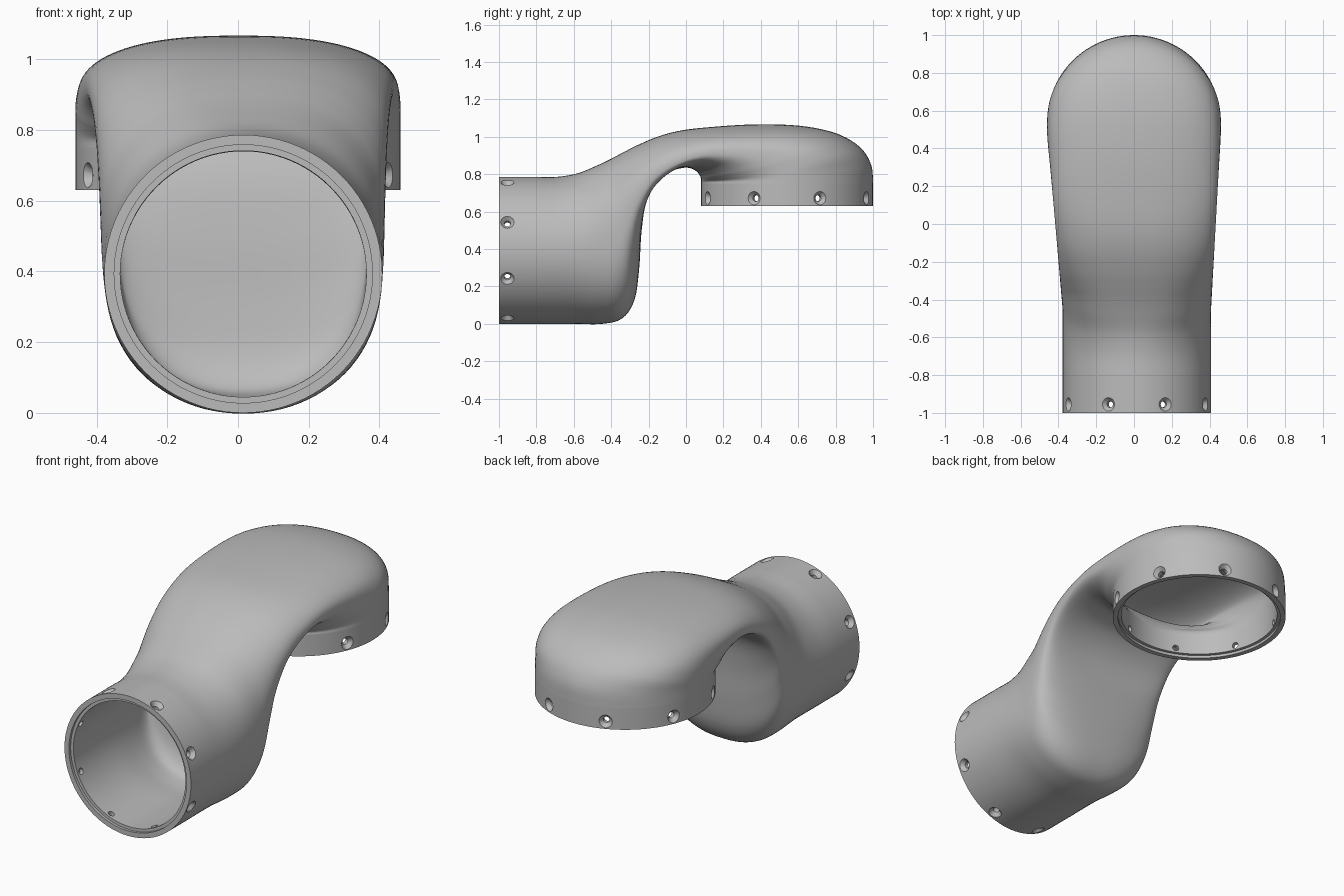
import bpy, bmesh, math
from mathutils import Matrix, Vector

if "Cube" in bpy.data.objects:
    bpy.data.objects.remove(bpy.data.objects["Cube"])

grey = bpy.data.materials.new("plain grey")
grey.use_nodes = True
colour = (0.5, 0.5, 0.5, 1)
grey.diffuse_color = colour
grey.node_tree.nodes["Principled BSDF"].inputs["Base Color"].default_value = colour

WALL = 0.045
FRONT_R, BACK_R = 0.393, 0.46
SEGMENTS = 96


def add_object(name, bm):
    mesh = bpy.data.meshes.new(name)
    bm.to_mesh(mesh)
    bm.free()
    mesh.materials.append(grey)
    obj = bpy.data.objects.new(name, mesh)
    bpy.context.collection.objects.link(obj)
    return obj


def finish(obj, angle):
    """Apply the modifiers and shade smooth."""
    bpy.ops.object.select_all(action="DESELECT")
    obj.select_set(True)
    bpy.context.view_layer.objects.active = obj
    for mod in list(obj.modifiers):
        bpy.ops.object.modifier_apply(modifier=mod.name)
    bpy.ops.object.shade_smooth_by_angle(angle=math.radians(angle))


def lathe(bm, profile, steps, matrix):
    """Spin a closed (radius, height) profile about z, then place it."""
    verts = [bm.verts.new((r, 0, h)) for r, h in profile]
    edges = [bm.edges.new((verts[i - 1], verts[i])) for i in range(len(verts))]
    before = set(bm.verts) - set(verts)
    bmesh.ops.spin(bm, geom=verts + edges, axis=(0, 0, 1), cent=(0, 0, 0),
                   angle=math.tau, steps=steps, use_duplicate=False)
    new = [v for v in bm.verts if v not in before]
    bmesh.ops.transform(bm, matrix=matrix, verts=new)
    bmesh.ops.remove_doubles(bm, verts=new, dist=1e-5)
    bmesh.ops.recalc_face_normals(bm, faces=bm.faces)


def collar(name, radius, length, hole_height, matrix):
    """Rim with a stepped mouth and eight countersunk screw holes."""
    inner, lip = radius - WALL, radius - 0.028
    bm = bmesh.new()
    lathe(bm, [(radius, 0), (radius, length), (inner, length),
               (inner, 0.015), (lip, 0.015), (lip, 0)], SEGMENTS, matrix)
    obj = add_object(name, bm)

    drill = [(0, -0.08), (0.017, -0.08), (0.017, -0.022),
             (0.036, 0), (0.036, 0.03), (0, 0.03)]
    bm = bmesh.new()
    for k in range(8):
        place = (Matrix.Rotation(math.tau * (k + 0.5) / 8, 4, "Z")
                 @ Matrix.Translation((radius, 0, hole_height))
                 @ Matrix.Rotation(math.pi / 2, 4, "Y"))
        lathe(bm, drill, 20, matrix @ place)
    cutter = add_object("screw_hole_cutter", bm)
    cutter.hide_render = True
    mod = obj.modifiers.new("holes", "BOOLEAN")
    mod.operation = "DIFFERENCE"
    mod.solver = "EXACT"
    mod.object = cutter
    finish(obj, 30)
    bpy.data.objects.remove(cutter)


# Collars at both mouths
collar("front_collar", FRONT_R, 0.2, 0.045,
       Matrix.Translation((0.015, -1, FRONT_R)) @ Matrix.Rotation(-math.pi / 2, 4, "X"))
collar("back_collar", BACK_R, 0.12, 0.042, Matrix.Translation((0, 0.54, 0.63)))

# Duct stations: top y z, side y z, bottom y z, squareness
STATIONS = [
    (-.8, .786, -.8, .393, -.8, 0, 2),
    (-.69, .786, -.65, .393, -.6, 0, 2),
    (-.58, .805, -.52, .4, -.45, 0, 2.15),
    (-.48, .845, -.43, .43, -.34, .03, 2.4),
    (-.4, .883, -.36, .49, -.275, .13, 2.5),
    (-.33, .92, -.31, .59, -.25, .3, 2.5),
    (-.25, .96, -.25, .7, -.237, .5, 2.5),
    (-.14, 1.005, -.15, .81, -.205, .68, 2.5),
    (-.02, 1.035, -.02, .88, -.12, .795, 2.5),
    (.14, 1.053, .12, .915, -.01, .835, 2.5),
    (.36, 1.066, .28, .915, .05, .82, 2.5),
    (.6, 1.06, .41, .9, .073, .795, 2.5),
    (.8, 1.02, .49, .87, .079, .78, 2.4),
    (.93, .945, .53, .83, .08, .77, 2.2),
    (.99, .85, .54, .79, .08, .76, 2),
    (1, .75, .54, .75, .08, .75, 2),
]


def smooth_rows(rows, steps):
    """Catmull-Rom interpolation between stations."""
    for i in range(len(rows) - 1):
        quad = [rows[min(max(i + k, 0), len(rows) - 1)] for k in (-1, 0, 1, 2)]
        for s in range(steps):
            t = s / steps
            yield [b + t / 2 * (c - a + t * (2 * a - 5 * b + 4 * c - d
                                             + t * (3 * (b - c) + d - a)))
                   for a, b, c, d in zip(*quad)]
    yield rows[-1]


def power(value, exponent):
    return math.copysign(abs(value) ** exponent, value)


# Duct body: bent loft through the stations, given a wall
bm = bmesh.new()
rings = []
for ty, tz, sy, sz, by, bz, square in smooth_rows(STATIONS, 5):
    top, side, bottom = Vector((0, ty, tz)), Vector((0, sy, sz)), Vector((0, by, bz))
    f = min(max((sy + 0.45) / 0.95, 0), 1)
    width = FRONT_R + (BACK_R - FRONT_R) * f
    ring = []
    for j in range(SEGMENTS):
        angle = math.tau * j / SEGMENTS
        c = power(math.cos(angle), 2 / square)
        p = side + c * (top - bottom) / 2 + c * c * ((top + bottom) / 2 - side)
        p.x = 0.015 * (1 - f) + width * power(math.sin(angle), 2 / square)
        ring.append(bm.verts.new(p))
    rings.append(ring)
for a, b in zip(rings, rings[1:]):
    for j in range(SEGMENTS):
        k = (j + 1) % SEGMENTS
        bm.faces.new((a[j], a[k], b[k], b[j]))
body = add_object("duct_body", bm)
shell = body.modifiers.new("wall", "SOLIDIFY")
shell.thickness = WALL
shell.offset = -1
finish(body, 60)
